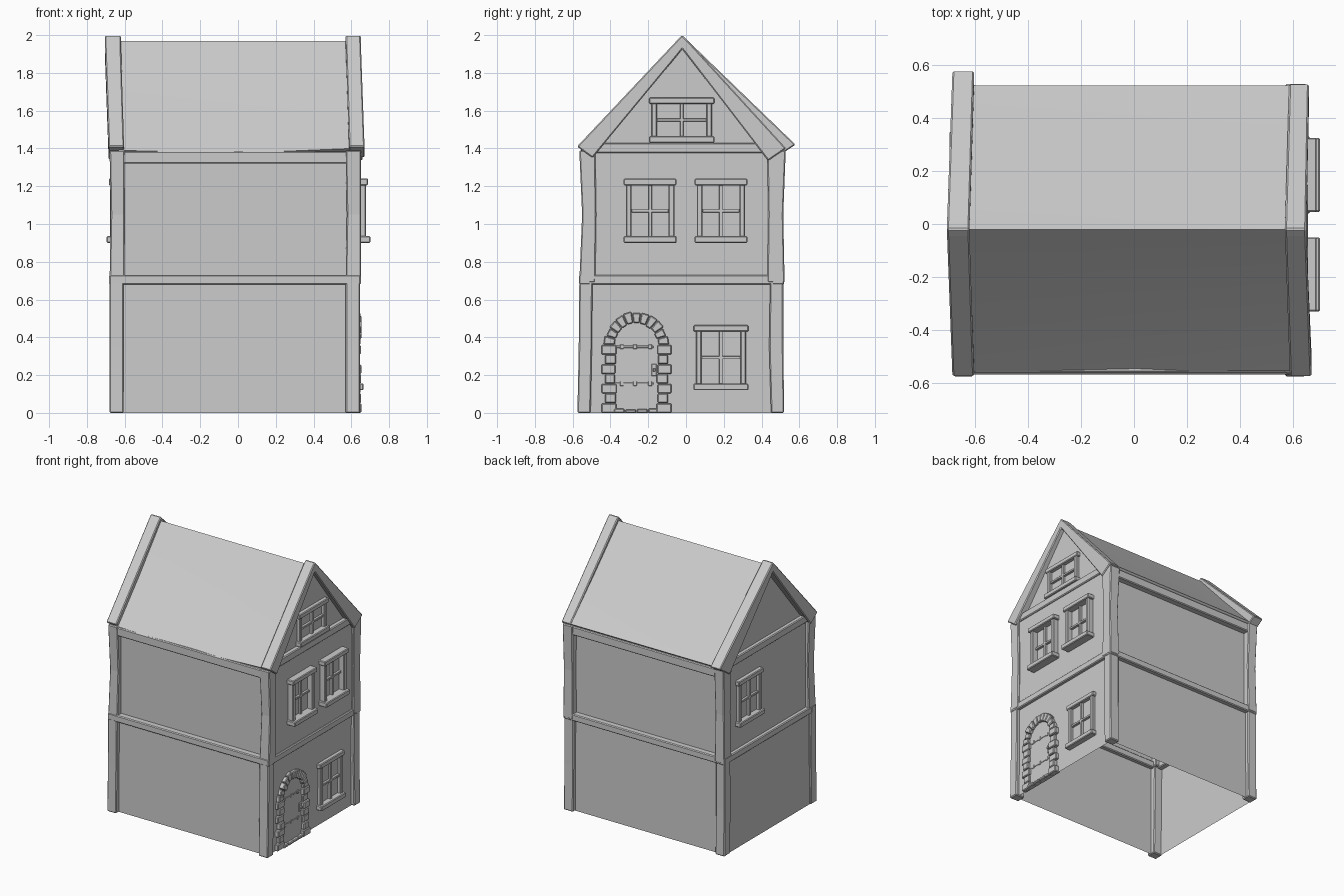
import bpy, math, random

if "Cube" in bpy.data.objects:
    bpy.data.objects.remove(bpy.data.objects["Cube"])
random.seed(4)


def make(name, verts, faces, bevel=0.0):
    me = bpy.data.meshes.new(name)
    me.from_pydata(verts, [], faces)
    ob = bpy.data.objects.new(name, me)
    bpy.context.collection.objects.link(ob)
    if bevel:
        m = ob.modifiers.new("Bevel", "BEVEL")
        m.width, m.segments, m.limit_method = bevel, 1, "ANGLE"
    return ob


def skin(rings, caps=True, start=0):
    """Bridge equal rings of points; returns verts and faces."""
    n = len(rings[0])
    verts = [p for r in rings for p in r]
    faces = []
    for i in range(len(rings) - 1):
        for j in range(n):
            k = (j + 1) % n
            faces.append([start + i * n + j, start + i * n + k,
                          start + (i + 1) * n + k, start + (i + 1) * n + j])
    if caps:
        faces.append([start + j for j in reversed(range(n))])
        faces.append([start + (len(rings) - 1) * n + j for j in range(n)])
    return verts, faces


def rect(x0, x1, y0, y1, z):
    return [(x0, y0, z), (x1, y0, z), (x1, y1, z), (x0, y1, z)]


def loft(name, rings, bevel=0.0, caps=True):
    return make(name, *skin(rings, caps), bevel)


def solids(name, ringsets, bevel):
    """Several separate lofted pieces in one object."""
    V, F = [], []
    for rings in ringsets:
        v, f = skin(rings, True, len(V))
        V += v
        F += f
    return make(name, V, F, bevel)


def box(x0, x1, y0, y1, z0, z1):
    x0, x1 = min(x0, x1), max(x0, x1)
    return [rect(x0, x1, y0, y1, z0), rect(x0, x1, y0, y1, z1)]


# Wall shells, open underneath, recessed behind the timber on the long sides
loft("lower_walls", [rect(-0.668, 0.62, -0.538, 0.49, 0),
                     rect(-0.668, 0.625, -0.535, 0.485, 0.70)], caps=False)
loft("upper_walls", [rect(-0.652, 0.637, -0.52, 0.475, z) for z in (0.70, 1.40)], caps=False)
for side, x in (("left", -0.645), ("right", 0.615)):
    tri = [(x, -0.50, 1.38), (x, 0.47, 1.38), (x, -0.02, 1.95)]
    make(side + "_gable_wall", tri, [[0, 1, 2] if x > 0 else [2, 1, 0]])

# Crooked corner posts
for name, x0, x1 in (("left", -0.68, -0.605), ("right", 0.57, 0.647)):
    loft("front_%s_lower_post" % name, [rect(x0, x1, -0.575, -0.505, 0),
         rect(x0, x1, -0.568, -0.498, 0.35), rect(x0, x1, -0.565, -0.495, 0.69)], 0.006)
    loft("back_%s_lower_post" % name, [rect(x0, x1, 0.45, 0.52, 0),
         rect(x0, x1, 0.44, 0.515, 0.35), rect(x0, x1, 0.445, 0.515, 0.69)], 0.006)
    loft("front_%s_upper_post" % name, [rect(x0, x1 + 0.004, -0.565, -0.48, 0.69),
         rect(x0 + 0.006, x1 + 0.004, -0.55, -0.475, 1.05), rect(x0, x1 + 0.005, -0.565, -0.48, 1.39)], 0.006)
    loft("back_%s_upper_post" % name, [rect(x0, x1 + 0.004, 0.43, 0.522, 0.69),
         rect(x0 + 0.006, x1 + 0.004, 0.435, 0.515, 1.05), rect(x0, x1 + 0.005, 0.43, 0.528, 1.39)], 0.006)

# Horizontal beams round the storeys and across the gables
solids("storey_beams", [
    box(-0.682, 0.65, -0.567, -0.505, 0.68, 0.73),
    box(-0.682, 0.65, 0.455, 0.52, 0.68, 0.73),
    box(-0.681, -0.63, -0.55, 0.50, 0.68, 0.73),
    box(0.595, 0.649, -0.55, 0.50, 0.68, 0.73)], 0.006)
solids("eaves_beams", [
    box(-0.67, 0.64, -0.56, -0.49, 1.32, 1.385),
    box(-0.67, 0.64, 0.44, 0.52, 1.32, 1.385)], 0.006)
solids("gable_beams", [
    box(-0.675, -0.61, -0.50, 0.46, 1.375, 1.43),
    box(0.575, 0.648, -0.50, 0.46, 1.375, 1.43)], 0.006)


# Roof slab, gently dished down each slope, with a sagging front eave
def roof_ring(x, sag, dish):
    return [(x, -0.555, 1.39 - sag), (x, -0.285, 1.682 - dish), (x, -0.02, 1.97),
            (x, 0.255, 1.687 - dish), (x, 0.522, 1.40), (x, 0.505, 1.385),
            (x, 0.24, 1.672 - dish), (x, -0.02, 1.945), (x, -0.27, 1.667 - dish), (x, -0.535, 1.375 - sag)]


roof = loft("roof", [roof_ring(-0.63, 0.0, 0.012), roof_ring(0, 0.015, 0.02), roof_ring(0.60, -0.01, 0.012)])
for p in roof.data.polygons:
    p.use_smooth = True
bpy.context.view_layer.objects.active = roof
roof.select_set(True)
bpy.ops.object.shade_smooth_by_angle(angle=math.radians(30))


# Leaning bargeboards over each gable
def board_ring(x0, x1, outer, inner):
    return [(x0,) + outer, (x1,) + outer, (x1,) + inner, (x0,) + inner]


def bargeboard(name, front_x, top_x, back_x, back_outer, back_inner):
    loft(name, [board_ring(*front_x, (-0.577, 1.41), (-0.495, 1.35)),
                board_ring(*top_x, (-0.045, 1.975), (-0.048, 1.89)),
                board_ring(*top_x, (-0.02, 2.0), (-0.02, 1.925)),
                board_ring(*top_x, (0.005, 1.975), (0.008, 1.89)),
                board_ring(*back_x, back_outer, back_inner)], 0.006)


bargeboard("left_bargeboard", (-0.685, -0.603), (-0.705, -0.62), (-0.685, -0.603), (0.58, 1.42), (0.46, 1.34))
bargeboard("right_bargeboard", (0.588, 0.67), (0.57, 0.65), (0.585, 0.66), (0.53, 1.40), (0.435, 1.335))


# Windows: x is the wall plane, s the outward direction
def window(name, x, s, y0, y1, z0, z1, out=0.052, mid=0.5):
    a, b = y0 + 0.012, y1 - 0.012
    ym, zm = (y0 + y1) / 2, z0 + (z1 - z0) * mid
    back = x - 0.015 * s
    parts = [box(back, x + out * s, y0, y1, z1 - 0.035, z1),
             box(back, x + (out + 0.012) * s, y0, y1, z0, z0 + 0.036),
             box(back, x + out * 0.8 * s, a, a + 0.03, z0 + 0.03, z1 - 0.03),
             box(back, x + out * 0.8 * s, b - 0.03, b, z0 + 0.03, z1 - 0.03)]
    solids(name + "_frame", parts, 0.005)
    c, d, i = a + 0.03, b - 0.03, x + 0.018 * s
    solids(name + "_glazing_bars", [
        box(back, i, ym - 0.009, ym + 0.009, z0 + 0.03, z1 - 0.03),
        box(back, i, c, d, zm - 0.008, zm + 0.008)], 0.002)


window("upper_front_window", 0.637, 1, -0.33, -0.05, 0.90, 1.24)
window("upper_back_window", 0.637, 1, 0.045, 0.325, 0.90, 1.24)
window("ground_window", 0.622, 1, 0.04, 0.33, 0.12, 0.465, 0.03)
window("gable_window", 0.615, 1, -0.195, 0.15, 1.43, 1.67, 0.03)
window("left_window", -0.652, -1, 0.06, 0.35, 0.90, 1.24, 0.032)

# Arched plank door
CY, R, SPRING = -0.262, 0.122, 0.36
outline = [(CY - R, 0.0), (CY + R, 0.0)] + [
    (CY + R * math.cos(math.pi * i / 12), SPRING + R * math.sin(math.pi * i / 12)) for i in range(13)]
loft("door", [[(x, y, z) for y, z in outline] for x in (0.61, 0.628)])

# Strap hinges with spread ends, and the handle
hinges = []
for z in (0.35, 0.155):
    hinges.append(box(0.624, 0.631, CY - R, CY + 0.09, z - 0.006, z + 0.006))
    for y in (-0.34, -0.27, -0.19):
        hinges.append(box(0.624, 0.633, y - 0.01, y + 0.01, z - 0.012, z + 0.012))
solids("door_hinges", hinges, 0.002)
solids("door_handle", [box(0.624, 0.634, -0.183, -0.155, 0.195, 0.26),
                       box(0.63, 0.648, -0.176, -0.162, 0.22, 0.236)], 0.003)

# Stone surround: alternating side blocks, radial arch stones, threshold
stones = []
for s in (-1, 1):
    for i in range(7):
        wide = 0.064 if i % 2 == 0 else 0.045
        e = [CY + s * (R - 0.012 + random.uniform(-0.006, 0.004)), CY + s * (R + wide)]
        h = SPRING / 7
        stones.append(box(0.605, random.uniform(0.642, 0.655), min(e), max(e),
                          i * h + 0.001, (i + 1) * h - 0.001))
N = 11
for i in range(N):
    a0, a1 = (math.pi * (i + t) / N for t in (0.03, 0.97))
    ro, ri = R + random.uniform(0.04, 0.06), R - random.uniform(0.004, 0.012)
    pts = [(r, a) for r, a in ((ri, a0), (ro, a0), (ro, a1), (ri, a1))]
    stones.append([[(x, CY + r * math.cos(a), SPRING + r * math.sin(a)) for r, a in pts]
                   for x in (0.605, random.uniform(0.642, 0.655))])
for i in range(4):
    y = CY - R + i * R / 2
    stones.append(box(0.605, 0.65, y + 0.002, y + R / 2 - 0.002, 0.0, random.uniform(0.016, 0.024)))
solids("door_stones", stones, 0.005)
